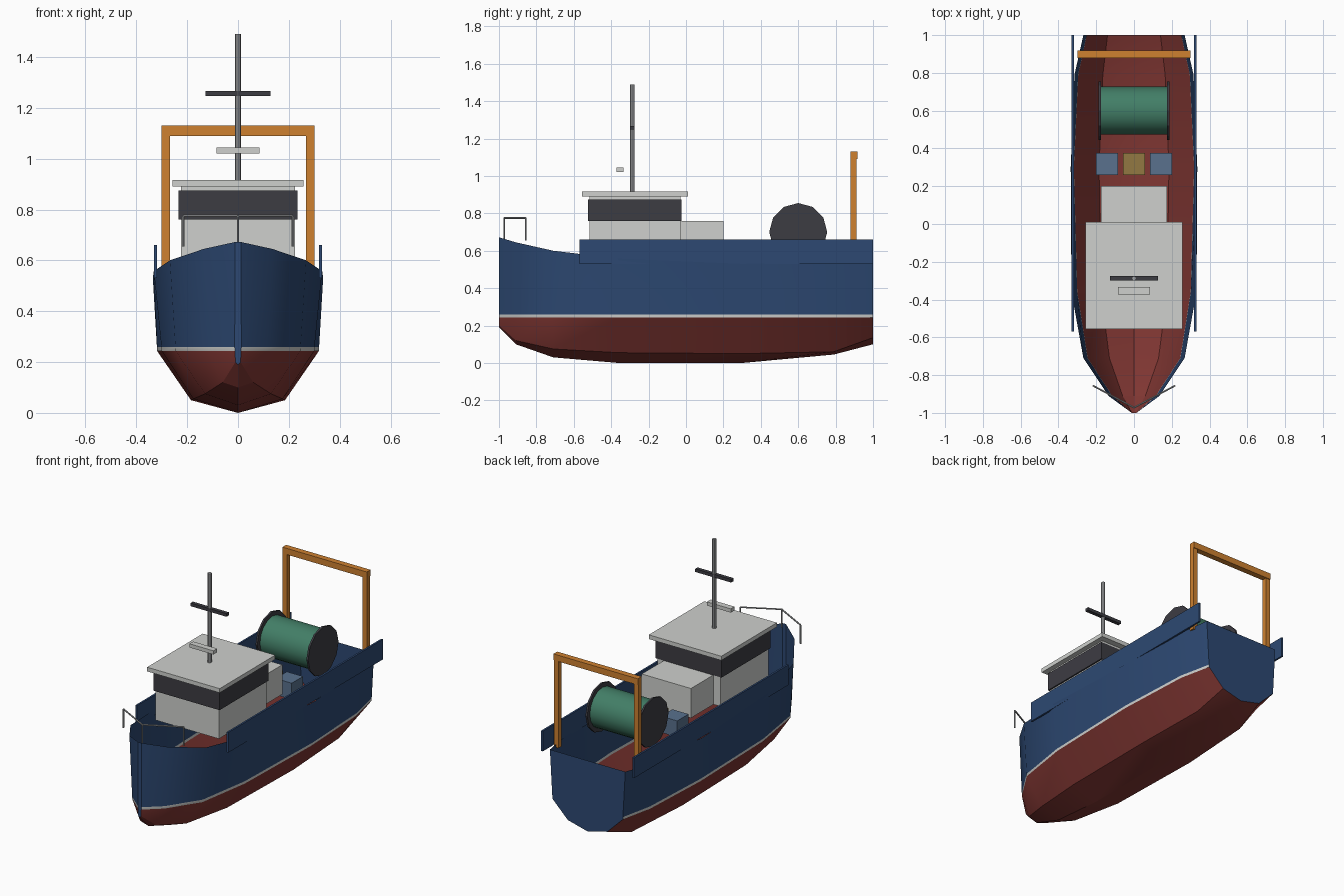
import bpy, bmesh, math
from mathutils import Vector

old = bpy.data.objects.get("Cube")
if old:
    bpy.data.objects.remove(old, do_unlink=True)


def material(name, r, g, b):
    mat = bpy.data.materials.new(name)
    mat.use_nodes = True
    mat.diffuse_color = (r, g, b, 1)
    mat.node_tree.nodes["Principled BSDF"].inputs["Base Color"].default_value = (r, g, b, 1)
    return mat


blue = material("navy_blue", .026, .066, .17)
white = material("off_white", .62, .63, .61)
red = material("bottom_red", .22, .038, .033)
orange = material("safety_orange", .62, .22, .03)
dark = material("dark_grey", .046, .045, .055)
green = material("net_green", .055, .21, .135)
crate_blue = material("crate_blue", .1, .165, .27)
tan = material("crate_tan", .29, .19, .055)
steel = material("steel_grey", .36, .37, .38)


def add_object(name, bm, *mats):
    mesh = bpy.data.meshes.new(name)
    bm.to_mesh(mesh)
    bm.free()
    obj = bpy.data.objects.new(name, mesh)
    bpy.context.collection.objects.link(obj)
    for mat in mats:
        mesh.materials.append(mat)
    return obj


def smooth(obj, degrees):
    bpy.ops.object.select_all(action='DESELECT')
    obj.select_set(True)
    bpy.context.view_layer.objects.active = obj
    bpy.ops.object.shade_smooth_by_angle(angle=math.radians(degrees))


def box(name, mat, xs, ys, zs):
    """Box given by its low and high limits on each axis."""
    bm = bmesh.new()
    bmesh.ops.create_cube(bm, size=1)
    limits = (xs, ys, zs)
    for v in bm.verts:
        v.co = [lo + (c + .5) * (hi - lo) for c, (lo, hi) in zip(v.co, limits)]
    return add_object(name, bm, mat)


def rod(name, mat, start, end, radius, sides):
    """Capped cylinder between two points."""
    start, end = Vector(start), Vector(end)
    axis = end - start
    bm = bmesh.new()
    bmesh.ops.create_cone(bm, cap_ends=True, segments=sides, radius1=radius,
                          radius2=radius, depth=axis.length)
    turn = Vector((0, 0, 1)).rotation_difference(axis)
    for v in bm.verts:
        v.co = turn @ v.co + (start + end) / 2
    return add_object(name, bm, mat)


# Open hull shell: y, keel z, chine x and z, waterline x, sheer x and z
stations = [
    (-1, .19, .01, .2, .012, .012, .672),
    (-.91, .1, .06, .12, .115, .135, .645),
    (-.71, .03, .13, .075, .245, .268, .6),
    (-.36, 0, .175, .055, .3, .331, .558),
    (.3, 0, .185, .05, .318, .335, .53),
    (.79, .045, .165, .06, .295, .315, .54),
    (1, .1, .14, .135, .25, .268, .555),
]
band_low, band_high = .243, .259
bm = bmesh.new()
rings = []
for y, keel, chine_x, chine_z, water_x, sheer_x, sheer_z in stations:
    half = [(chine_x, chine_z), (water_x, band_low),
            (water_x + .001, band_high), (sheer_x, sheer_z)]
    section = [(-x, z) for x, z in reversed(half)] + [(0, keel)] + half
    rings.append([bm.verts.new((x, y, z)) for x, z in section])
strake_colours = (0, 1, 2, 2, 2, 2, 1, 0)
for a, b in zip(rings, rings[1:]):
    for i, colour in enumerate(strake_colours):
        face = bm.faces.new((a[i], a[i + 1], b[i + 1], b[i]))
        face.material_index = colour
bm.faces.new(rings[0])          # narrow stem
bm.faces.new(rings[-1])         # transom
bmesh.ops.recalc_face_normals(bm, faces=bm.faces)
hull = add_object("hull", bm, blue, white, red)
# An open shell: make sure the transom faces aft
if max(hull.data.polygons, key=lambda p: p.center.y).normal.y < 0:
    hull.data.flip_normals()
smooth(hull, 25)

# Parts mirrored on both sides
for side, s in (("left", 1), ("right", -1)):
    box(side + "_bulwark", blue, sorted((s * .318, s * .33)), (-.57, 1), (.53, .66))
    box(side + "_gantry_post", orange, sorted((s * .268, s * .3)), (.88, .912), (.53, 1.09))
    rod(side + "_drum_flange", dark, (s * .175, .6, .7), (s * .187, .6, .7), .155, 12)
    box(side + "_crate", crate_blue, sorted((s * .085, s * .2)), (.26, .375), (.52, .625))
    rod(side + "_rail_post", steel, (s * .215, -.857, .655), (s * .215, -.857, .775), .005, 6)
    rod(side + "_rail_bar", steel, (s * .215, -.857, .775), (0, -.972, .775), .005, 6)

# Stern gantry and net drum
box("gantry_beam", orange, (-.3, .3), (.88, .918), (1.09, 1.13))
drum = rod("net_drum", green, (-.175, .6, .7), (.175, .6, .7), .127, 16)
smooth(drum, 40)
box("middle_crate", tan, (-.057, .057), (.26, .375), (.52, .625))

# Wheelhouse
box("wheelhouse", white, (-.225, .225), (-.515, -.03), (.57, .892))
box("window_band", dark, (-.235, .235), (-.523, -.025), (.76, .875))
box("wheelhouse_roof", white, (-.258, .258), (-.555, .01), (.89, .917))
box("aft_cabin", white, (-.175, .175), (-.03, .2), (.57, .76))

# Mast, yard, radar and bow rail centre post
rod("mast", steel, (0, -.288, .91), (0, -.288, 1.49), .0125, 8)
box("mast_yard", dark, (-.128, .128), (-.3, -.276), (1.247, 1.267))
box("radar_bar", white, (-.085, .085), (-.372, -.334), (1.02, 1.044))
rod("rail_centre_post", steel, (0, -.972, .66), (0, -.972, .775), .005, 6)
